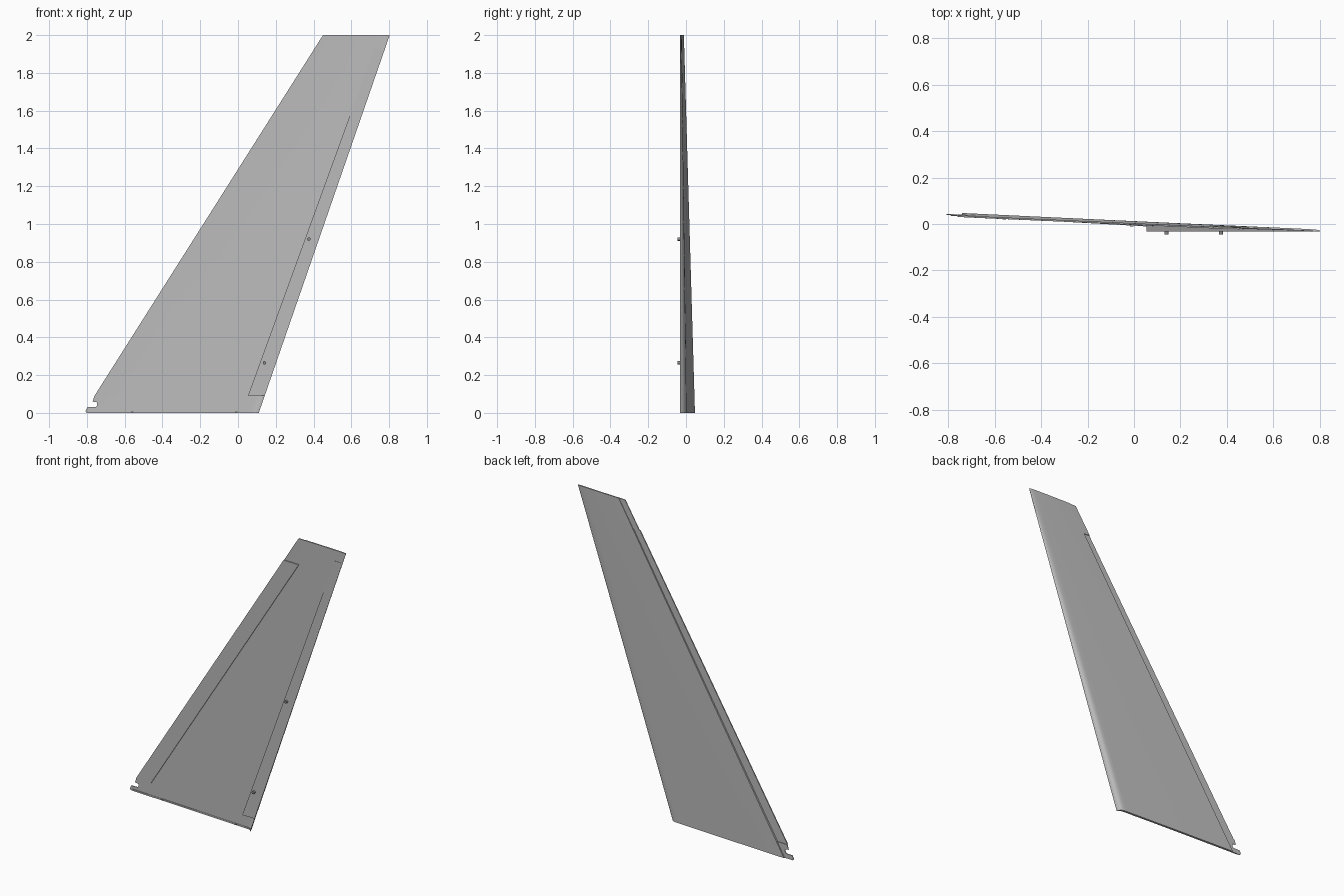
import bpy, bmesh, math

if "Cube" in bpy.data.objects:
    bpy.data.objects.remove(bpy.data.objects["Cube"])


def material(name, value):
    m = bpy.data.materials.new(name)
    m.use_nodes = True
    col = (value, value, value, 1)
    m.diffuse_color = col
    m.node_tree.nodes["Principled BSDF"].inputs["Base Color"].default_value = col
    return m


GREY = material("panel grey", 0.5)
DARK = material("pin grey", 0.25)
FACE = -0.032          # flat mating plane of the leading edge


def lerp(a, b, t):
    return a + (b - a) * t


# Planform lines as functions of height
def x_trail(z): return lerp(-0.817, 0.45, z / 2)
def x_lead(z): return lerp(0.11, 0.803, z / 2)
def x_step(z): return x_trail(z) + lerp(0.075, 0.045, z / 2)
def x_flange(z): return x_trail(z) + 0.112
def x_strip(z): return lerp(0.02, 0.747, z / 2)


# Skin surfaces
def flat_back(x, z):
    u = (x - x_trail(z)) / (x_lead(z) - x_trail(z))
    return lerp(lerp(0.051, -0.010, z / 2), lerp(0.001, -0.025, z / 2), u) + 0.006 * u * (1 - u)


def back(x, z):
    y = flat_back(x, z)
    k = max(0, min(1, 1 - (x_lead(z) - x) / 0.03))
    return y - (y - FACE - 0.002) * (1 - math.sqrt(1 - k * k))


def front(x, z):
    return max(FACE, back(x, z) - lerp(0.012, 0.008, z / 2))


def finish(bm, name, mat, angle=30):
    bmesh.ops.recalc_face_normals(bm, faces=bm.faces)
    mesh = bpy.data.meshes.new(name)
    bm.to_mesh(mesh)
    bm.free()
    mesh.materials.append(mat)
    ob = bpy.data.objects.new(name, mesh)
    bpy.context.collection.objects.link(ob)
    bpy.ops.object.select_all(action='DESELECT')
    ob.select_set(True)
    bpy.context.view_layer.objects.active = ob
    bpy.ops.object.shade_smooth_by_angle(angle=math.radians(angle))
    return ob


COLS = [0, 0.2, 0.4, 0.6, 0.75, 0.88, 0.94, 0.965, 0.98, 0.99, 0.996, 1]


def slab(name, rows, f_front, f_back, cols=COLS):
    """Closed plate between two surfaces; rows hold (z, x start, x end)."""
    bm = bmesh.new()
    sides = []
    for f in (f_front, f_back):
        grid = []
        for z, a, b in rows:
            xs = [lerp(a, b, c) for c in cols]
            grid.append([bm.verts.new((x, f(x, z), z)) for x in xs])
        sides.append(grid)
        for r, s in zip(grid, grid[1:]):
            for i in range(len(cols) - 1):
                bm.faces.new((r[i], r[i + 1], s[i + 1], s[i]))

    def rim(grid):
        return (grid[0] + [r[-1] for r in grid[1:]] + grid[-1][-2::-1]
                + [r[0] for r in grid[-2:0:-1]])
    p, q = rim(sides[0]), rim(sides[1])
    for i in range(len(p)):
        j = (i + 1) % len(p)
        bm.faces.new((p[i], p[j], q[j], q[i]))
    return finish(bm, name, GREY)


def rows(z0, z1, a, b, n=12):
    zs = [lerp(z0, z1, i / n) for i in range(n + 1)]
    return [(z, a(z), b(z)) for z in zs]


# Main skin, from the rear step to the rounded leading edge
slab("main_skin", rows(0, 2, x_step, x_lead), front, back)

# Thin lips behind the step, at the tip and at the notched root
def lip_back(x, z): return front(x, z) + 0.005


slab("tip_lip", rows(1.83, 2, x_trail, x_step, 2), front, lip_back, [0, 1])
notch = [(0, -0.803), (0.01, -0.808), (0.03, -0.798), (0.031, -0.752), (0.04, -0.746),
         (0.056, -0.746), (0.06, -0.77), (0.09, -0.76)]
slab("root_lip", [(z, x, x_step(z) + 0.01) for z, x in notch], front, lip_back, [0, 1])

# Trailing flange, proud of the skin at the front and recessed at the back
slab("trailing_flange", rows(0.09, 1.83, x_trail, x_flange),
     lambda x, z: front(x, z) - 0.006, lambda x, z: front(x, z) + 0.001, [0, 0.5, 1])

# Leading edge strip with a flat front
slab("leading_strip", rows(0.092, 1.93, x_strip, x_lead),
     lambda x, z: FACE - 0.0005,
     lambda x, z: max(FACE + 0.0005, back(x, z) - 0.002))

# Root rib along the lower edge
slab("root_rib", [(z, -0.79, 0.095) for z in (0, 0.01)],
     lambda x, z: front(x, z) - 0.003, lambda x, z: front(x, z) + 0.004)


# Locating pins and root tabs
def pin(name, x, z):
    bm = bmesh.new()
    bmesh.ops.create_cone(bm, cap_ends=True, segments=16, radius1=0.009, radius2=0.009, depth=0.02)
    for v in bm.verts:
        v.co = (v.co.x + x, v.co.z - 0.036, v.co.y + z)
    finish(bm, name, DARK)


def tab(name, x):
    bm = bmesh.new()
    bmesh.ops.create_cube(bm, size=1)
    y = front(x, 0)
    for v in bm.verts:
        v.co = (v.co.x * 0.014 + x, v.co.y * 0.012 + y, v.co.z * 0.008 + 0.005)
    finish(bm, name, DARK)


pin("lower_pin", 0.14, 0.265)
pin("upper_pin", 0.375, 0.92)
tab("rear_root_tab", -0.56)
tab("front_root_tab", -0.01)
